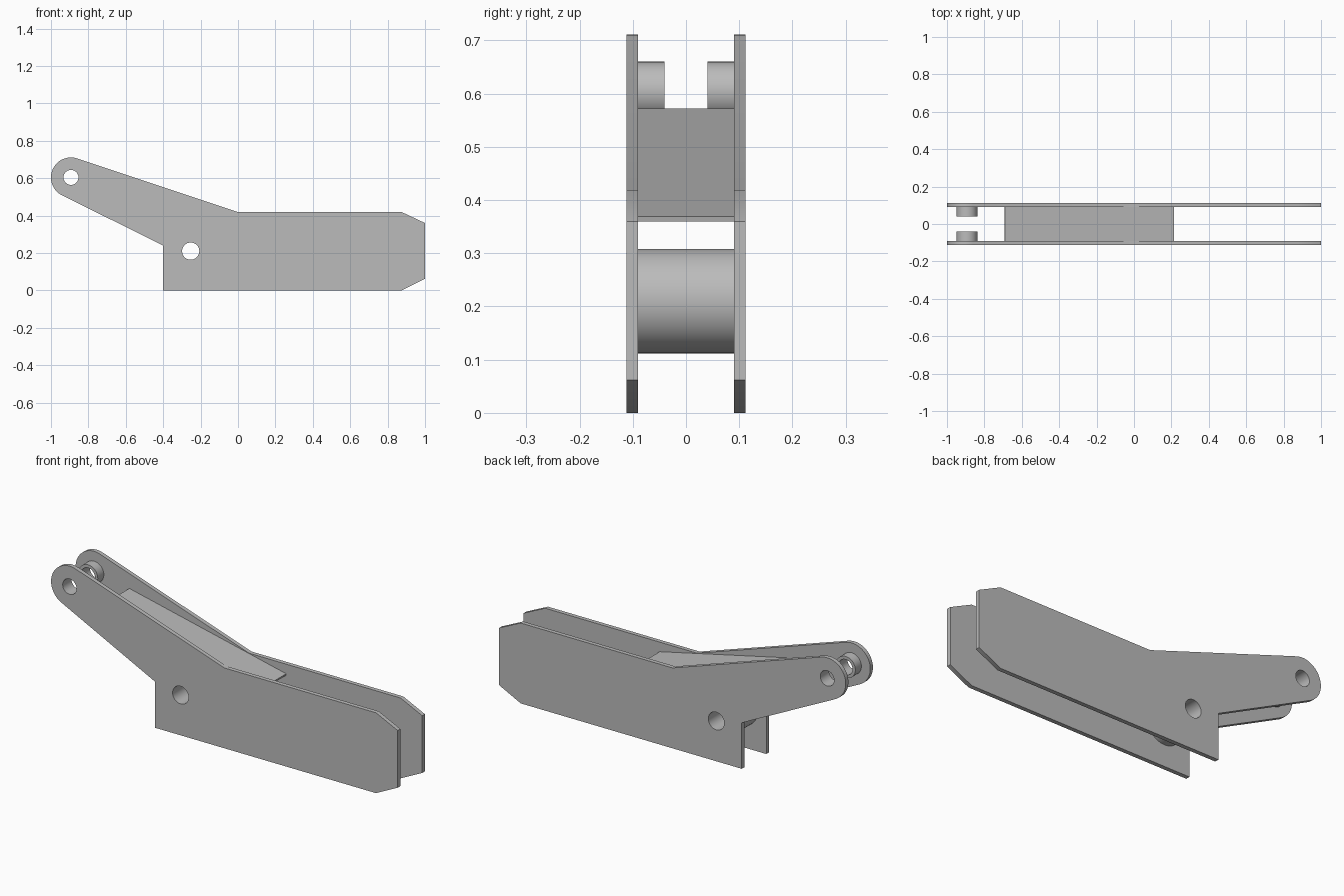
import bpy, bmesh, math
from mathutils import Vector, Matrix

cube = bpy.data.objects.get("Cube")
if cube:
    bpy.data.objects.remove(cube, do_unlink=True)

grey = bpy.data.materials.new("plain grey")
grey.use_nodes = True
colour = (0.5, 0.5, 0.5, 1)
grey.diffuse_color = colour
grey.node_tree.nodes["Principled BSDF"].inputs["Base Color"].default_value = colour

TIP = Vector((-0.893, 0.604))
PIVOT = Vector((-0.253, 0.21))
TIP_R, TIP_HOLE, PIVOT_HOLE = 0.107, 0.04, 0.046
INNER, OUTER = 0.09, 0.112


def arc(centre, radius, start=0.0, end=math.tau, steps=48):
    closed = abs(end - start - math.tau) < 1e-6
    count = steps if closed else steps + 1
    return [centre + radius * Vector((math.cos(a), math.sin(a)))
            for a in (start + (end - start) * i / steps for i in range(count))]


def tangent_angle(point, side):
    """Angle on the rounded tip where a line from point touches it."""
    d = Vector(point) - TIP
    return math.atan2(d.y, d.x) + side * math.acos(TIP_R / d.length)


def extrude_profile(name, loops, y0, y1):
    """Fill an x-z outline, with any holes, and extrude it from y0 to y1."""
    curve = bpy.data.curves.new(name, "CURVE")
    curve.dimensions = "2D"
    curve.fill_mode = "BOTH"
    curve.extrude = (y1 - y0) / 2
    for loop in loops:
        spline = curve.splines.new("POLY")
        spline.points.add(len(loop) - 1)
        for p, co in zip(spline.points, loop):
            p.co = (co[0], co[1], 0, 1)
        spline.use_cyclic_u = True
    temp = bpy.data.objects.new(name + " helper", curve)
    bpy.context.collection.objects.link(temp)
    bpy.context.view_layer.update()
    mesh = bpy.data.meshes.new_from_object(
        temp.evaluated_get(bpy.context.evaluated_depsgraph_get()))
    bpy.data.objects.remove(temp, do_unlink=True)

    # Stand the profile upright and weld it into a clean solid
    bm = bmesh.new()
    bm.from_mesh(mesh)
    bm.transform(Matrix.Translation((0, (y0 + y1) / 2, 0)) @ Matrix.Rotation(math.pi / 2, 4, "X"))
    bmesh.ops.remove_doubles(bm, verts=bm.verts, dist=1e-5)
    bmesh.ops.recalc_face_normals(bm, faces=bm.faces)
    bm.to_mesh(mesh)
    bm.free()
    mesh.materials.clear()
    mesh.materials.append(grey)
    obj = bpy.data.objects.new(name, mesh)
    bpy.context.collection.objects.link(obj)
    bpy.ops.object.select_all(action="DESELECT")
    obj.select_set(True)
    bpy.context.view_layer.objects.active = obj
    bpy.ops.object.shade_smooth_by_angle(angle=math.radians(30))
    return obj


# Side plate outline: chamfered body with an arm ending in a rounded tip
top_bend, arm_root = (0, 0.419), (-0.4, 0.24)
tip_arc = arc(TIP, TIP_R, tangent_angle(top_bend, 1),
              tangent_angle(arm_root, -1) + math.tau, 32)
outline = [(-0.4, 0), (0.875, 0), (1, 0.062), (1, 0.36), (0.875, 0.419),
           top_bend, *tip_arc, arm_root]
plate = [outline, arc(TIP, TIP_HOLE), arc(PIVOT, PIVOT_HOLE)]
boss = [arc(TIP, 0.056), arc(TIP, TIP_HOLE)]

# Paired plates and tip bosses
for side, s in (("right", -1), ("left", 1)):
    extrude_profile(side + "_plate", plate, *sorted((s * INNER, s * OUTER)))
    extrude_profile(side + "_tip_boss", boss, *sorted((s * 0.04, s * INNER)))

# Pivot tube between the plates
extrude_profile("pivot_tube", [arc(PIVOT, 0.098, steps=64), arc(PIVOT, PIVOT_HOLE)],
                -INNER, INNER)

# Sloping web joining the plates
a, b = Vector((-0.69, 0.572)), Vector((0.215, 0.369))
drop = (b - a).normalized().yx * Vector((1, -1)) * 0.01
extrude_profile("sloping_web", [[a, b, b + drop, a + drop]], -INNER, INNER)
